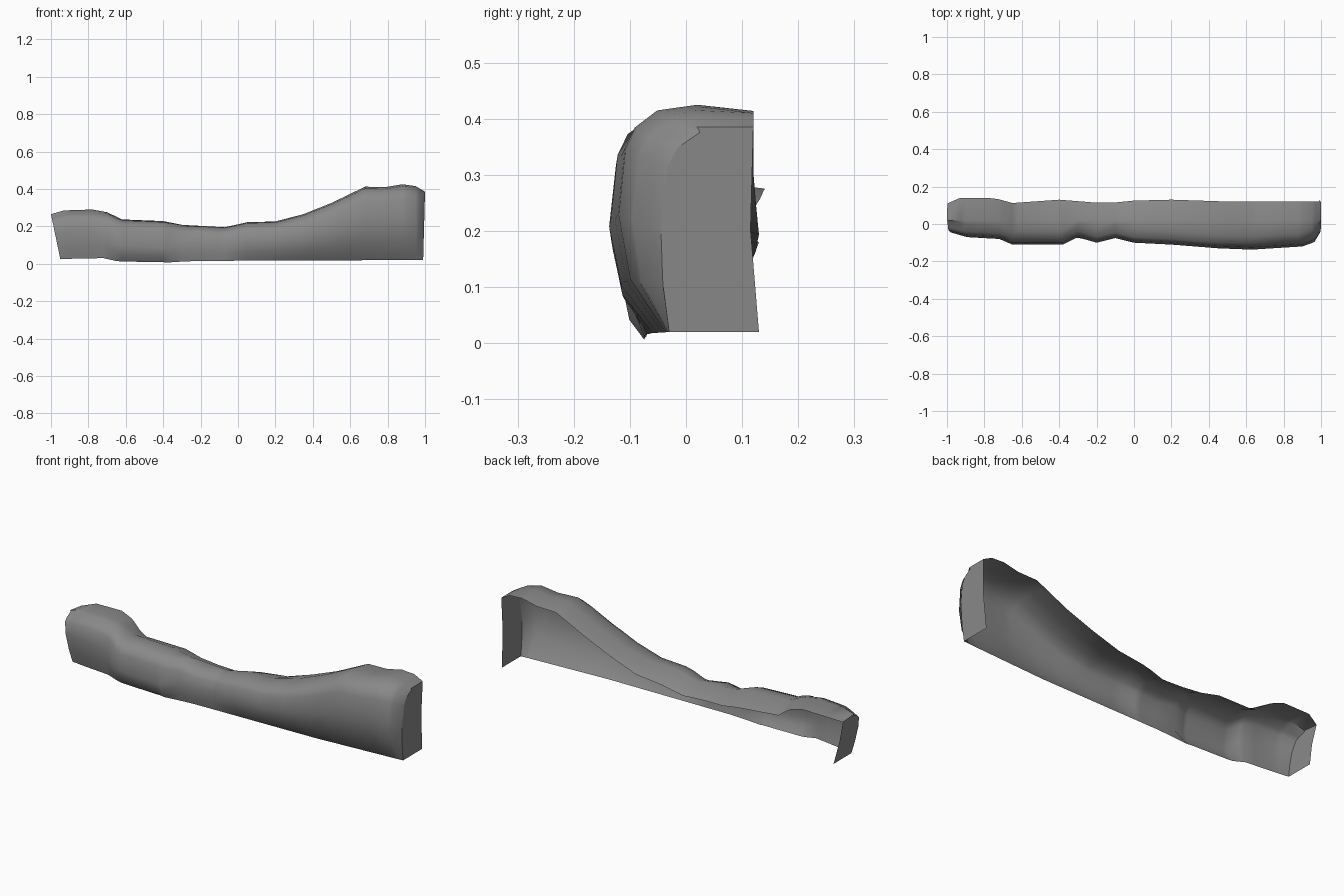
import bpy
import bmesh

if "Cube" in bpy.data.objects:
    bpy.data.objects.remove(bpy.data.objects["Cube"], do_unlink=True)

# Outline tracks along the length: (x, value)
TOP = [(-1, .265), (-.93, .285), (-.78, .29), (-.7, .275), (-.62, .237), (-.4, .228),
       (-.3, .208), (-.07, .195), (.05, .222), (.2, .226), (.35, .265), (.5, .325),
       (.68, .412), (.79, .41), (.88, .425), (.95, .415), (1, .385)]
FRONT = [(-1, -.045), (-.9, -.07), (-.72, -.08), (-.65, -.11), (-.38, -.11), (-.3, -.07),
         (-.2, -.1), (-.1, -.075), (0, -.1), (.2, -.11), (.45, -.13), (.63, -.137),
         (.9, -.12), (.97, -.095), (1, -.045)]
BACK = [(-1, .11), (-.96, .14), (-.75, .14), (-.65, .112), (-.4, .13), (-.15, .11),
        (0, .125), (.2, .13), (.5, .12), (1, .12)]
DROP = [(-1, .01), (-.75, .015), (-.6, .05), (.1, .045), (.3, .02), (.7, .02), (.9, .01), (1, 0)]
FOOT_Z = [(-1, .025), (-.72, .03), (-.63, .01), (-.55, .025), (-.35, .003), (-.28, .015), (1, .02)]
FOOT_Y = [(-1, -.03), (-.65, -.07), (-.35, -.075), (.5, -.06), (1, -.03)]
BELLY = [(-1, .6), (-.75, .55), (-.6, .35), (-.4, .35), (-.2, .5), (1, .52)]


def at(track, x):
    """Linear value of a track at x."""
    for (x0, v0), (x1, v1) in zip(track, track[1:]):
        if x <= x1:
            return v0 + (v1 - v0) * (x - x0) / (x1 - x0)
    return track[-1][1]


def lean(x, t):
    """Ends of the ridge lean inwards towards the ground."""
    if x < -.85:
        return x + .05 * (1 - t) * (-.85 - x) / .15
    return x - .01 * (1 - t) if x > .95 else x


def section(x):
    """Open profile from the front foot over the crest to the back lip."""
    top, front, back = at(TOP, x), at(FRONT, x), at(BACK, x)
    fz, fy, belly = at(FOOT_Z, x), at(FOOT_Y, x), at(BELLY, x)
    h = top - fz
    rows = [(fy, 0),
            (fy + (front - fy) * .75, belly * .45),
            (front, belly),
            (front + .012, belly + (1 - belly) * .6),
            (front + .03, .9),
            (front + .07, .975),
            (.02, 1),
            (back, 1 - at(DROP, x) / h)]
    return [(lean(x, t), y, fz + t * h) for y, t in rows]


# Rock shell, open at the back and underneath
bm = bmesh.new()
stations = sorted({x for x, _ in TOP + FRONT})
rings = [[bm.verts.new(p) for p in section(x)] for x in stations]
for a, b in zip(rings, rings[1:]):
    for i in range(len(a) - 1):
        bm.faces.new((a[i], b[i], b[i + 1], a[i + 1]))

# Closed ends reaching to the back edge
for ring, x in ((rings[0], -1), (rings[-1], 1)):
    top, back, fz = at(TOP, x), at(BACK, x), at(FOOT_Z, x)
    mid = bm.verts.new((lean(x, .5), back - .005, fz + .5 * (top - fz)))
    low = bm.verts.new((lean(x, 0), back + .01, fz))
    edge = ring + [mid, low]
    bm.faces.new(edge if x > 0 else edge[::-1])

mesh = bpy.data.meshes.new("rock_ridge")
bm.to_mesh(mesh)
bm.free()
ridge = bpy.data.objects.new("rock_ridge", mesh)
bpy.context.collection.objects.link(ridge)

stone = bpy.data.materials.new("stone_grey")
stone.use_nodes = True
colour = (.25, .25, .25, 1)
stone.diffuse_color = colour
stone.node_tree.nodes["Principled BSDF"].inputs["Base Color"].default_value = colour
mesh.materials.append(stone)

bpy.context.view_layer.objects.active = ridge
ridge.select_set(True)
bpy.ops.object.shade_smooth_by_angle(angle=1.05)
